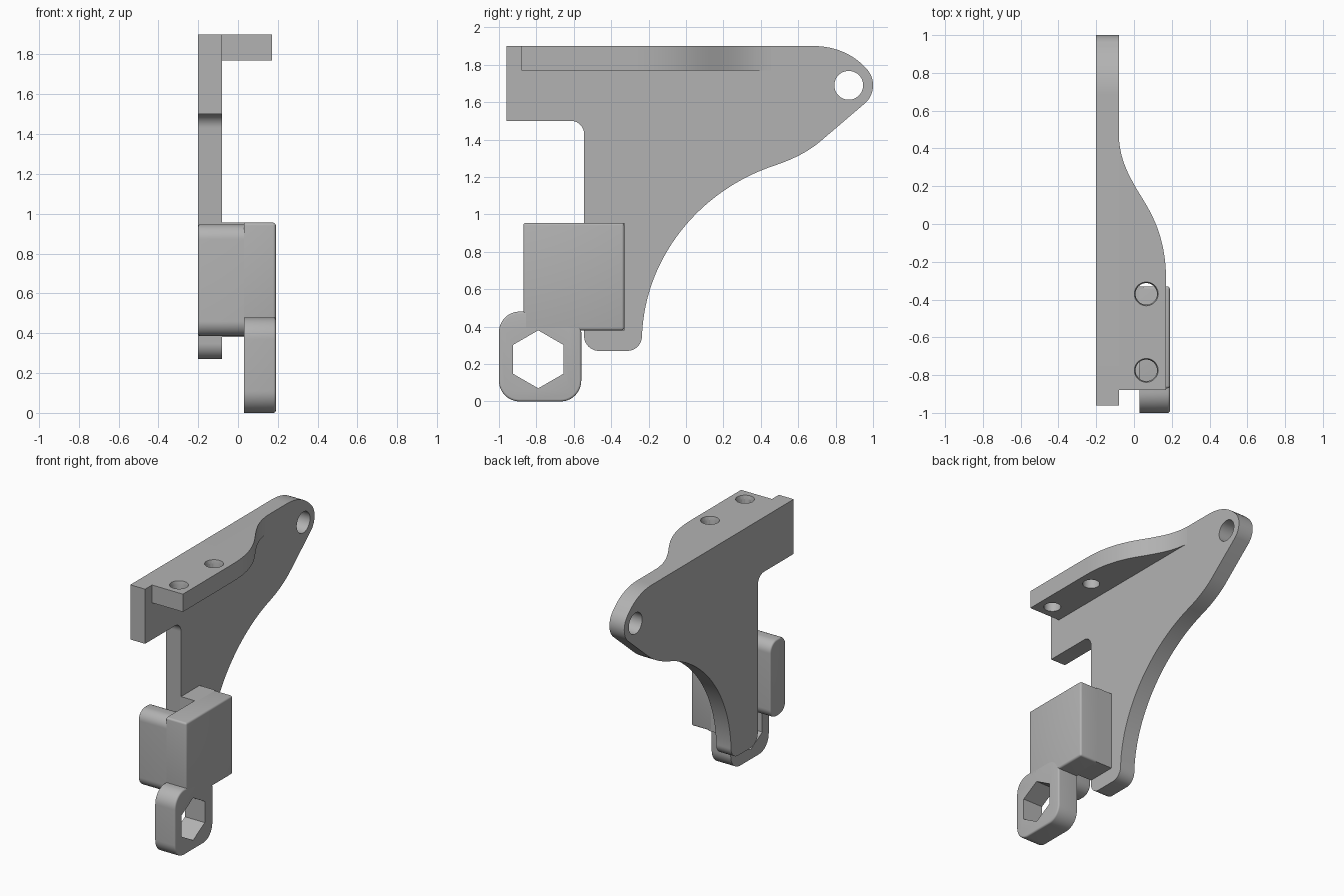
import bpy, bmesh, math
from mathutils import Vector
from mathutils.geometry import interpolate_bezier

cube = bpy.data.objects.get("Cube")
if cube:
    bpy.data.objects.remove(cube, do_unlink=True)

GREY = (0.45, 0.45, 0.45, 1)
mat = bpy.data.materials.new("plain grey")
mat.use_nodes = True
mat.diffuse_color = GREY
mat.node_tree.nodes["Principled BSDF"].inputs["Base Color"].default_value = GREY


def bezier(*pts, n=20):
    return [tuple(p)[:2] for p in interpolate_bezier(*[Vector((*p, 0)) for p in pts], n)]


def arc(cy, cz, r, a0, a1, n=12):
    angles = [math.radians(a0 + (a1 - a0) * i / n) for i in range(n + 1)]
    return [(cy + r * math.cos(a), cz + r * math.sin(a)) for a in angles]


def rounded_rect(u0, u1, v0, v1, r):
    return (arc(u1 - r, v1 - r, r, 0, 90) + arc(u0 + r, v1 - r, r, 90, 180)
            + arc(u0 + r, v0 + r, r, 180, 270) + arc(u1 - r, v0 + r, r, 270, 360))


def prism(name, pts, lo, hi, axis="X", round_if=None, radius=0.012):
    """Extrude an outline along X (points are y,z) or Z (points are x,y)."""
    clean = [p for i, p in enumerate(pts) if math.dist(p, pts[i - 1]) > 1e-4]
    bm = bmesh.new()
    place = (lambda p, d: (d, *p)) if axis == "X" else (lambda p, d: (*p, d))
    face = bm.faces.new([bm.verts.new(place(p, lo)) for p in clean])
    top = bmesh.ops.extrude_face_region(bm, geom=[face])["geom"]
    step = Vector(place((0, 0), hi - lo))
    bmesh.ops.translate(bm, vec=step, verts=[v for v in top if isinstance(v, bmesh.types.BMVert)])
    bmesh.ops.recalc_face_normals(bm, faces=bm.faces)
    if round_if:
        edges = [e for e in bm.edges if round_if(e)]
        bmesh.ops.bevel(bm, geom=edges, offset=radius, segments=4, profile=0.5, affect="EDGES")
    mesh = bpy.data.meshes.new(name)
    bm.to_mesh(mesh)
    bm.free()
    obj = bpy.data.objects.new(name, mesh)
    bpy.context.collection.objects.link(obj)
    mesh.materials.append(mat)
    return obj


def activate(obj):
    bpy.ops.object.select_all(action="DESELECT")
    obj.select_set(True)
    bpy.context.view_layer.objects.active = obj


def cut(obj, cutter):
    cutter.hide_render = True
    mod = obj.modifiers.new("hole", "BOOLEAN")
    mod.operation, mod.object, mod.solver = "DIFFERENCE", cutter, "EXACT"
    activate(obj)
    bpy.ops.object.modifier_apply(modifier=mod.name)
    bpy.data.objects.remove(cutter, do_unlink=True)


def end_edges(x):
    return lambda e: all(abs(v.co.x - x) < 1e-4 for v in e.verts)


# Upright side plate with its swept bracket outline
outline = [(-0.96, 1.5), (-0.96, 1.9)]
outline += bezier((0.68, 1.9), (0.79, 1.9), (0.89, 1.86), (0.955, 1.788))
outline += arc(0.87, 1.69, 0.13, 45, -45)
outline += bezier((0.73, 1.4), (0.65, 1.33), (0.56, 1.29), (0.47, 1.26))
outline += bezier((0.47, 1.26), (0.08, 1.13), (-0.215, 0.78), (-0.235, 0.36), n=32)
outline += arc(-0.315, 0.35, 0.08, 0, -90) + arc(-0.465, 0.35, 0.08, -90, -180)
outline += arc(-0.615, 1.43, 0.07, 0, 90)
plate = prism("side_plate", outline, -0.2, -0.08)
cut(plate, prism("pivot_cutter", arc(0.87, 1.69, 0.077, 0, 360, 48), -0.4, 0.2))

# Top flange tapering into the plate, with two countersunk screw holes
plan = [(-0.1, -0.88), (0.17, -0.88), (0.17, -0.3)]
plan += bezier((0.17, -0.3), (0.17, -0.02), (0.06, 0.1), (0.0, 0.21))
plan += bezier((0.0, 0.21), (-0.05, 0.3), (-0.08, 0.37), (-0.082, 0.5)) + [(-0.1, 0.5)]
flange = prism("top_flange", plan, 1.77, 1.9, "Z")
for y in (-0.775, -0.37):
    cut(flange, prism("screw_cutter", arc(0.065, y, 0.057, 0, 360, 48), 1.6, 2.0, "Z"))
    sink = prism("sink_cutter", arc(0.065, y, 0.075, 0, 360, 48), 1.875, 1.95, "Z")
    for v in sink.data.vertices:
        if v.co.z < 1.9:
            v.co.x = 0.065 + (v.co.x - 0.065) * 0.76
            v.co.y = y + (v.co.y - y) * 0.76
    cut(flange, sink)

# Clamp block, its bridge to the plate, and the hook slab in front
block = prism("clamp_block", [(-0.87, 0.38), (-0.33, 0.38), (-0.33, 0.955), (-0.87, 0.955)],
              0.03, 0.19, round_if=lambda e: not end_edges(0.03)(e), radius=0.014)
bridge = prism("block_bridge", [(-0.545, 0.38), (-0.33, 0.38), (-0.33, 0.955), (-0.545, 0.955)],
               -0.09, 0.05)
hook = prism("hook_slab", rounded_rect(-0.87, -0.69, 0.385, 0.947, 0.075), -0.2, 0.05,
             round_if=end_edges(-0.2))

# Lower lug with a hexagonal nut pocket
lug = prism("nut_lug", rounded_rect(-1.0, -0.56, 0.0, 0.48, 0.11), 0.03, 0.19,
            round_if=end_edges(0.19))
cut(lug, prism("hex_cutter", arc(-0.79, 0.225, 0.155, 90, 450, 6), -0.2, 0.4))

for obj in (plate, flange, block, bridge, hook, lug):
    activate(obj)
    bpy.ops.object.shade_smooth_by_angle(angle=math.radians(30))
